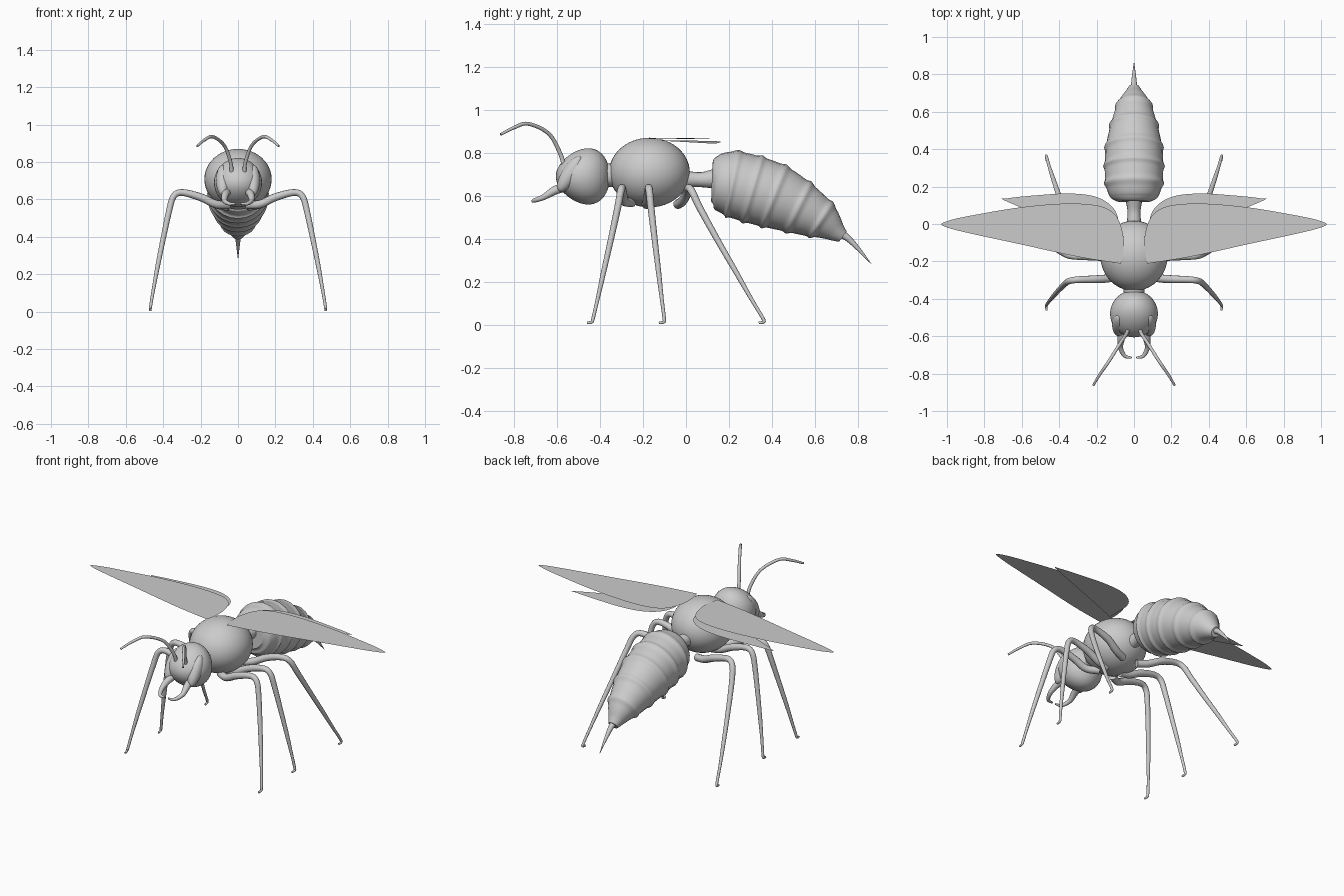
import bpy, bmesh
from math import exp, radians
from mathutils import Vector, Matrix

if "Cube" in bpy.data.objects:
    bpy.data.objects.remove(bpy.data.objects["Cube"])

grey = bpy.data.materials.new("plain_grey")
grey.use_nodes = True
grey.diffuse_color = (0.6, 0.6, 0.6, 1)
grey.node_tree.nodes["Principled BSDF"].inputs["Base Color"].default_value = (0.6, 0.6, 0.6, 1)


def add_object(name, mesh, smooth=True):
    mesh.materials.clear()
    mesh.materials.append(grey)
    for p in mesh.polygons:
        p.use_smooth = smooth
    ob = bpy.data.objects.new(name, mesh)
    bpy.context.collection.objects.link(ob)
    return ob


def ball(name, centre, radii, tilt=0, shape=None):
    """Ellipsoid, with an optional reshaping of its unit-sphere points."""
    bm = bmesh.new()
    bmesh.ops.create_uvsphere(bm, u_segments=40, v_segments=24, radius=1)
    if shape:
        for v in bm.verts:
            v.co = shape(v.co)
    bm.transform(Matrix.Translation(centre) @ Matrix.Rotation(radians(tilt), 4, "X")
                 @ Matrix.Diagonal((*radii, 1)))
    mesh = bpy.data.meshes.new(name)
    bm.to_mesh(mesh)
    bm.free()
    return add_object(name, mesh)


def smooth_path(points, steps):
    """Catmull-Rom path through points of (x, y, z, radius)."""
    p = [Vector(q) for q in points]
    p = [2 * p[0] - p[1]] + p + [2 * p[-1] - p[-2]]
    out = []
    for a, b, c, d in zip(p, p[1:], p[2:], p[3:]):
        for i in range(steps):
            t = i / steps
            out.append(0.5 * (2 * b + (c - a) * t + (2 * a - 5 * b + 4 * c - d) * t ** 2
                              + (3 * b - a - 3 * c + d) * t ** 3))
    return out + [p[-2]]


def tube(name, path, resolution=4):
    """Round tube whose radius follows the fourth value of each point."""
    curve = bpy.data.curves.new(name, "CURVE")
    curve.dimensions = "3D"
    curve.bevel_depth = 1
    curve.bevel_resolution = resolution
    curve.use_fill_caps = True
    spline = curve.splines.new("POLY")
    spline.points.add(len(path) - 1)
    for point, q in zip(spline.points, path):
        point.co = (q[0], q[1], q[2], 1)
        point.radius = max(q[3], 0.001)
    temp = bpy.data.objects.new(name + "_path", curve)
    bpy.context.collection.objects.link(temp)
    bpy.context.view_layer.update()
    mesh = bpy.data.meshes.new_from_object(
        temp.evaluated_get(bpy.context.evaluated_depsgraph_get()))
    bpy.data.objects.remove(temp)
    mesh.name = name
    return add_object(name, mesh)


def sheet(name, outline, side, z, slope):
    """Thin wing blade from an outline, facing up."""
    path = smooth_path([(x, y, 0, 0) for x, y in outline], 5)
    bm = bmesh.new()
    face = bm.faces.new([bm.verts.new((side * q[0], q[1], z + slope * q[0])) for q in path])
    face.normal_update()
    if face.normal.z < 0:
        face.normal_flip()
    bmesh.ops.triangulate(bm, faces=[face])
    mesh = bpy.data.meshes.new(name)
    bm.to_mesh(mesh)
    bm.free()
    return add_object(name, mesh, False)


# Head narrows towards the face; thorax is a plain egg
def head_shape(co):
    return Vector((co.x, co.y, co.z * (1 + 0.22 * co.y)))


ball("head", (0, -0.48, 0.69), (0.128, 0.126, 0.128), 0, head_shape)
ball("thorax", (0, -0.17, 0.708), (0.18, 0.188, 0.162))
tube("neck", [(0, -0.42, 0.69, 0.05), (0, -0.3, 0.7, 0.06)], 6)
tube("waist", smooth_path([(0, -0.02, 0.675, 0.045), (0, 0.03, 0.676, 0.036),
                           (0, 0.08, 0.675, 0.036), (0, 0.15, 0.68, 0.05)], 5), 6)

# Abdomen: curved spine with raised rings at the inner stations
spine = [(0, 0.12, 0.663, 0.09), (0, 0.145, 0.662, 0.128), (0, 0.215, 0.655, 0.152),
         (0, 0.31, 0.63, 0.156), (0, 0.41, 0.597, 0.151), (0, 0.525, 0.545, 0.126),
         (0, 0.63, 0.487, 0.092), (0, 0.7, 0.432, 0.048), (0, 0.73, 0.41, 0.03)]
abdomen = smooth_path(spine, 14)
for q in abdomen:
    for s in spine[2:7]:
        q[3] += 0.009 * exp(-((q.xyz - Vector(s[:3])).length / 0.014) ** 2)
tube("abdomen", abdomen, 10)
tube("stinger", smooth_path([(0, 0.7, 0.435, 0.024), (0, 0.75, 0.405, 0.016),
                             (0, 0.8, 0.355, 0.01), (0, 0.862, 0.283, 0.001)], 5))

# Leg profile seen from the front: x, z, radius, share of the sideways sweep
leg = [(0.05, 0.56, 0.022, -0.12), (0.12, 0.575, 0.022, -0.06), (0.2, 0.612, 0.021, 0),
       (0.3, 0.637, 0.018, 0.02), (0.345, 0.615, 0.017, 0.07), (0.368, 0.54, 0.016, 0.17),
       (0.4, 0.39, 0.014, 0.4), (0.43, 0.24, 0.012, 0.64), (0.452, 0.12, 0.009, 0.83),
       (0.467, 0.03, 0.008, 0.98)]
fore_outline = [(0.07, -0.212), (0.3, -0.175), (0.6, -0.11), (0.997, -0.02), (0.99, 0.018),
                (0.8, 0.058), (0.6, 0.09), (0.4, 0.108), (0.25, 0.106), (0.15, 0.085),
                (0.09, 0.035), (0.06, -0.05), (0.055, -0.13), (0.07, -0.212)]
hind_outline = [(0.08, -0.12), (0.3, -0.03), (0.675, 0.118), (0.67, 0.138), (0.5, 0.155),
                (0.35, 0.163), (0.22, 0.15), (0.13, 0.105), (0.085, 0.03), (0.08, -0.12)]

for side, label in ((1, "left"), (-1, "right")):
    # Eyes, feelers and jaws
    ball(label + "_eye", (side * 0.081, -0.54, 0.702), (0.036, 0.038, 0.095), -32)
    tube(label + "_antenna", smooth_path(
        [(side * x, y, z, r) for x, y, z, r in (
            (0.033, -0.565, 0.73, 0.011), (0.04, -0.587, 0.8, 0.01),
            (0.075, -0.64, 0.89, 0.009), (0.135, -0.735, 0.935, 0.009),
            (0.18, -0.8, 0.917, 0.008), (0.218, -0.863, 0.885, 0.006))], 6))
    tube(label + "_jaw", smooth_path(
        [(side * x, y, z, r) for x, y, z, r in (
            (0.055, -0.55, 0.645, 0.022), (0.068, -0.61, 0.625, 0.02),
            (0.072, -0.66, 0.595, 0.014), (0.05, -0.705, 0.578, 0.01),
            (0.012, -0.715, 0.577, 0.005))], 6))

    # Legs: one profile swept forwards or backwards, ending in a small hook
    for place, root, sweep in (("front", -0.295, -0.14), ("middle", -0.175, 0.075),
                               ("rear", 0.005, 0.36)):
        pts = [(side * x, root + sweep * share, z, r) for x, z, r, share in leg]
        if place == "front":
            pts[0] = (side * 0.05, -0.25, 0.57, 0.022)
        foot = root + sweep
        pts += [(side * 0.469, foot - 0.004, 0.012, 0.007),
                (side * 0.467, foot - 0.026, 0.008, 0.006)]
        tube(f"{label}_{place}_leg", smooth_path(pts, 4))

    # Wings
    sheet(label + "_forewing", fore_outline, side, 0.864, 0.004)
    sheet(label + "_hindwing", hind_outline, side, 0.858, -0.022)
